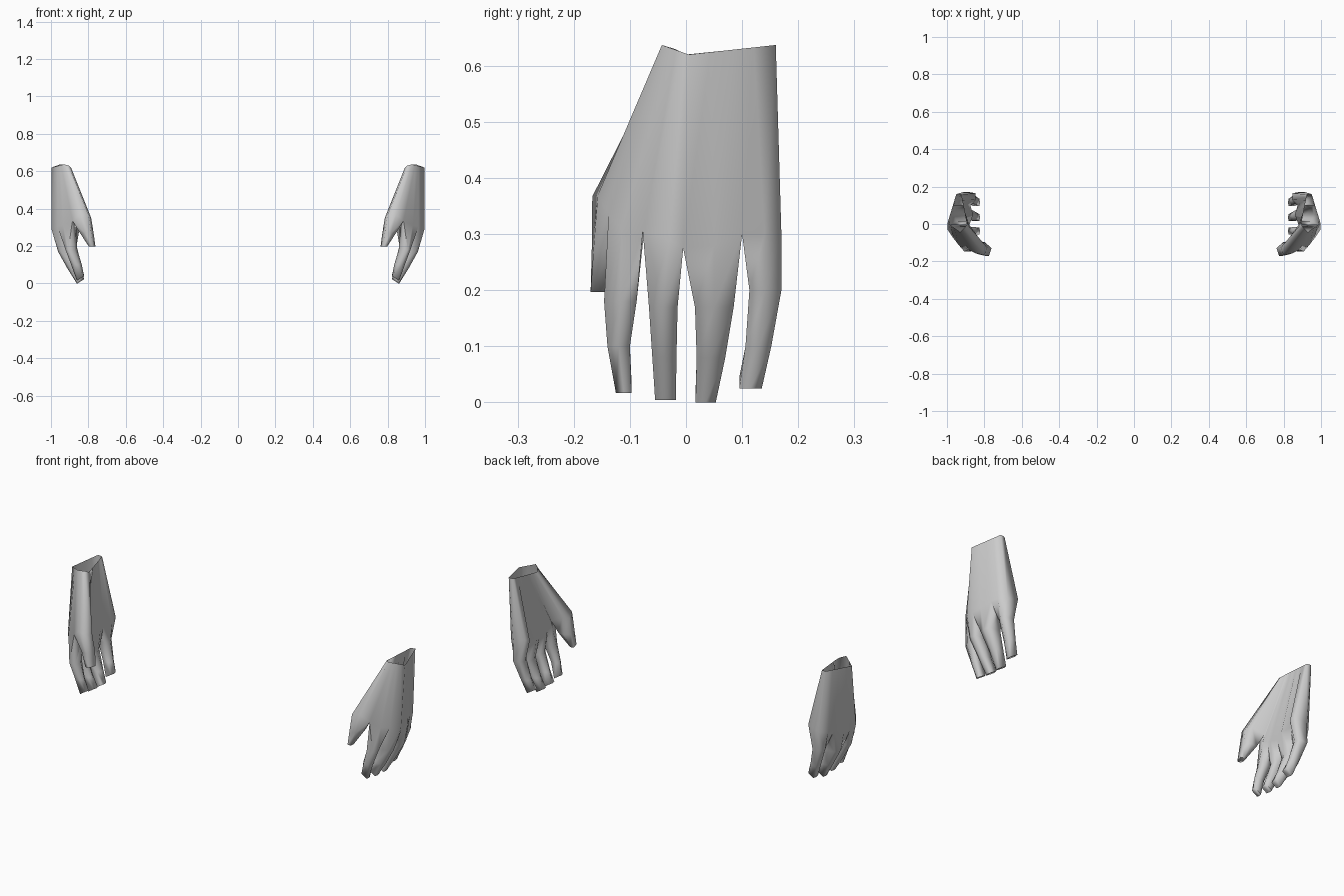
import bpy
import bmesh
import math
from mathutils import Vector

default_cube = bpy.data.objects.get("Cube")
if default_cube:
    bpy.data.objects.remove(default_cube, do_unlink=True)

skin = bpy.data.materials.new("light_grey")
skin.use_nodes = True
colour = (0.6, 0.6, 0.6, 1)
skin.diffuse_color = colour
skin.node_tree.nodes["Principled BSDF"].inputs["Base Color"].default_value = colour

# Knuckle rows: little finger side to thumb side, one crotch or knuckle per column
knuckle_back = [(.915, .17, .3), (.95, .14, .3), (.96, .1, .3), (.982, .05, .28),
                (.985, -.005, .275), (.997, -.03, .29), (.965, -.077, .305),
                (.935, -.115, .31), (.885, -.138, .335), (.845, -.157, .37), (.8, -.167, .367)]
knuckle_palm = [(.848, .165, .325), (.845, .13, .31), (.875, .1, .3), (.86, .05, .29),
                (.88, -.005, .28), (.87, -.04, .285), (.88, -.075, .3),
                (.87, -.095, .31), (.865, -.08, .335), (.81, -.1, .36), (.785, -.125, .35)]

# Fingers: near and far y plus height at joint, end joint and tip
fingers = [
    (.03, [(.17, .113, .2), (.152, .106, .1), (.135, .095, .025)]),
    (0, [(.085, .016, .17), (.07, .019, .08), (.053, .017, 0)]),
    (0, [(-.015, -.066, .17), (-.017, -.06, .08), (-.018, -.055, .004)]),
    (.04, [(-.088, -.146, .18), (-.1, -.14, .1), (-.097, -.125, .017)]),
]
finger_depth = [(.962, .875), (.912, .843), (.862, .823)]

# Thumb outlines at the joint and the tip
thumb = [
    (.27, [(.845, -.135), (.82, -.165), (.785, -.168), (.772, -.12), (.8, -.095), (.835, -.1)]),
    (.197, [(.797, -.15), (.795, -.17), (.775, -.17), (.762, -.13), (.775, -.123), (.79, -.13)]),
]


def spread(start, end, steps):
    """Evenly spaced points from start up to, but not including, end."""
    start, end = Vector(start), Vector(end)
    return [start.lerp(end, i / steps) for i in range(steps)]


def wrist_rows():
    back_corner, ridge = (.95, .16, .637), (.997, .005, .62)
    front_corner, inner = (.93, -.043, .637), (.905, -.02, .63)
    back = spread(back_corner, ridge, 4) + spread(ridge, front_corner, 4)
    back += spread(front_corner, inner, 2) + [Vector(inner)]
    palm_start, palm_end = (.925, .158, .636), (.893, 0, .62)
    return back, spread(palm_start, palm_end, 10) + [Vector(palm_end)]


def finger_section(joint, depth, inset, tip):
    near, far, z = joint
    outer, inner = depth[0] - inset, depth[1] - inset * .4
    middle = (near + far) / 2
    bevel = .004 if tip else .014
    lift = .02 if tip else 0
    return [(outer - bevel, near, z), (outer, middle, z), (outer - bevel, far, z),
            (inner + bevel, far, z + lift), (inner, middle, z + lift),
            (inner + bevel, near, z + lift)]


def bridge(bm, first, second):
    """Join two closed rings of equal length with quads."""
    for i in range(len(first)):
        j = (i + 1) % len(first)
        bm.faces.new((first[i], first[j], second[j], second[i]))


def build_hand(name, side):
    bm = bmesh.new()

    def add(points):
        return [bm.verts.new((p[0] * side, p[1], p[2])) for p in points]

    # Palm, open at the wrist
    top_back, top_palm = [add(row) for row in wrist_rows()]
    low_back, low_palm = add(knuckle_back), add(knuckle_palm)
    bridge(bm, top_back + top_palm[::-1], low_back + low_palm[::-1])

    # Digits continue from three neighbouring knuckle columns each
    digits = []
    for inset, joints in fingers:
        digits.append([finger_section(joint, finger_depth[i], inset * (1 - i / 2), i == 2)
                       for i, joint in enumerate(joints)])
    digits.append([[(x, y, z) for x, y in outline] for z, outline in thumb])
    for number, sections in enumerate(digits):
        columns = slice(number * 2, number * 2 + 3)
        ring = low_back[columns] + low_palm[columns][::-1]
        for section in sections:
            lower = add(section)
            bridge(bm, ring, lower)
            ring = lower
        bm.faces.new(ring)

    bmesh.ops.recalc_face_normals(bm, faces=bm.faces)
    # Make the outside of the open shell face outward
    bm.normal_update()
    if bm.calc_volume(signed=True) < 0:
        bmesh.ops.reverse_faces(bm, faces=bm.faces)
    mesh = bpy.data.meshes.new(name)
    bm.to_mesh(mesh)
    bm.free()
    mesh.materials.append(skin)
    hand = bpy.data.objects.new(name, mesh)
    bpy.context.collection.objects.link(hand)

    bpy.ops.object.select_all(action="DESELECT")
    hand.select_set(True)
    bpy.context.view_layer.objects.active = hand
    bpy.ops.object.shade_smooth_by_angle(angle=math.radians(85))


build_hand("left_hand", 1)
build_hand("right_hand", -1)
